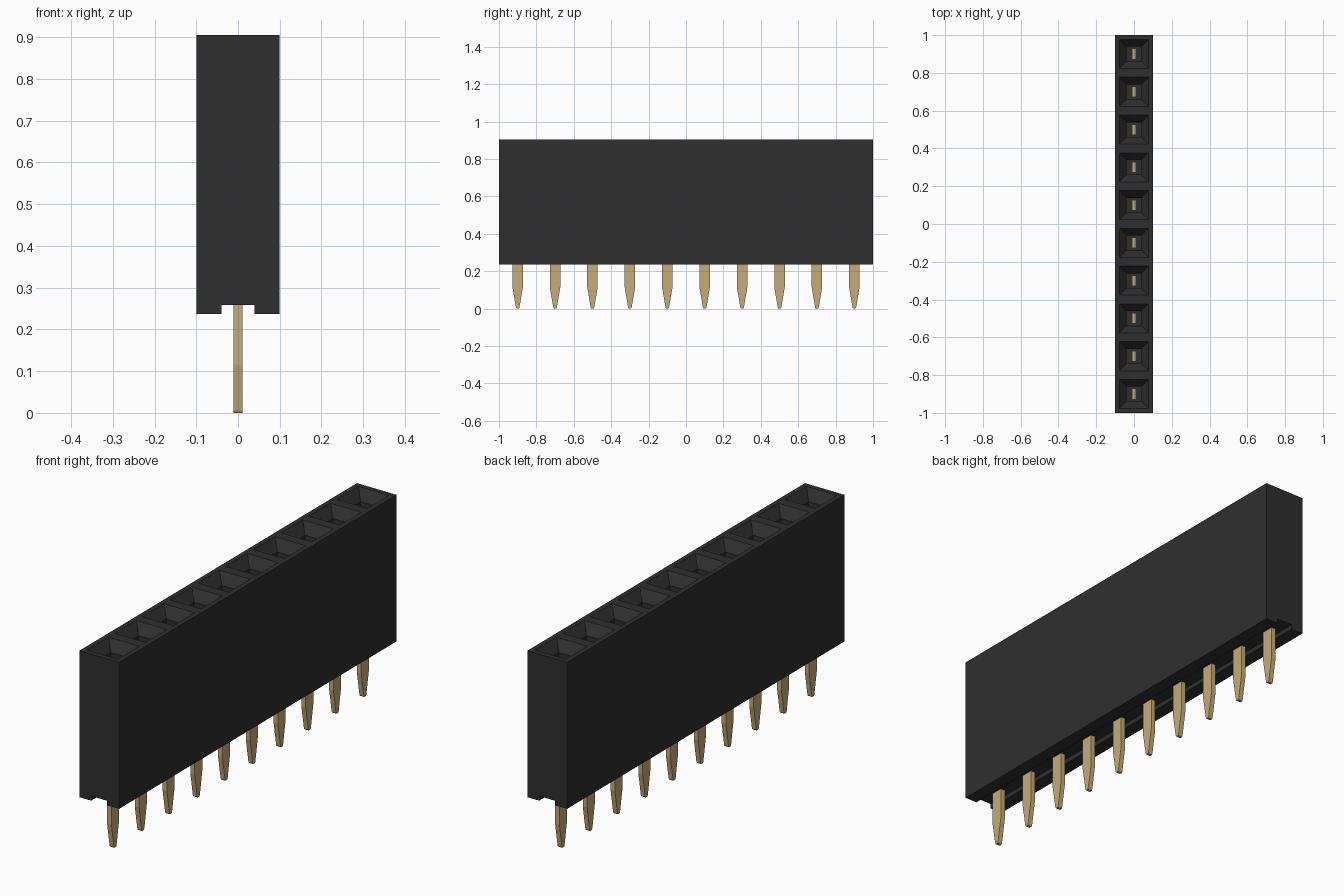
import bpy, bmesh
from mathutils import Vector

cube = bpy.data.objects.get("Cube")
if cube:
    bpy.data.objects.remove(cube, do_unlink=True)

COUNT, PITCH = 10, 0.2
BOTTOM, TOP = 0.237, 0.905


def make_material(name, color):
    mat = bpy.data.materials.new(name)
    mat.use_nodes = True
    mat.diffuse_color = color
    mat.node_tree.nodes["Principled BSDF"].inputs["Base Color"].default_value = color
    return mat


def make_object(name, bm, mat):
    bmesh.ops.recalc_face_normals(bm, faces=bm.faces)
    mesh = bpy.data.meshes.new(name)
    bm.to_mesh(mesh)
    bm.free()
    mesh.materials.append(mat)
    obj = bpy.data.objects.new(name, mesh)
    bpy.context.collection.objects.link(obj)
    return obj


def extrude_profile(points, direction):
    """Prism from a closed outline of 3D points."""
    bm = bmesh.new()
    face = bm.faces.new([bm.verts.new(p) for p in points])
    new = bmesh.ops.extrude_face_region(bm, geom=[face])["geom"]
    verts = [v for v in new if isinstance(v, bmesh.types.BMVert)]
    bmesh.ops.translate(bm, verts=verts, vec=direction)
    bmesh.ops.recalc_face_normals(bm, faces=bm.faces)
    return bm


black = make_material("black plastic", (0.028, 0.028, 0.028, 1))
gold = make_material("gold metal", (0.56, 0.41, 0.19, 1))

# Housing: block with a groove along its underside
outline = [(-0.1, BOTTOM), (-0.04, BOTTOM), (-0.04, 0.258), (0.04, 0.258),
           (0.04, BOTTOM), (0.1, BOTTOM), (0.1, TOP), (-0.1, TOP)]
bm = extrude_profile([(x, -1, z) for x, z in outline], Vector((0, 2, 0)))


def top_faces():
    return [f for f in bm.faces if f.normal.z > 0.9 and f.calc_center_median().z > TOP - 0.001]


# Split the top into one cell per socket
for i in range(1, COUNT):
    faces = top_faces()
    edges = {e for f in faces for e in f.edges}
    verts = {v for f in faces for v in f.verts}
    bmesh.ops.bisect_plane(bm, geom=faces + list(edges) + list(verts),
                           plane_co=(0, -1 + i * PITCH, 0), plane_no=(0, 1, 0))
    bm.normal_update()

# Sockets: rim, sloped lead-in, deep shaft
cells = top_faces()
for thickness, depth in [(0.023, 0), (0.038, -0.045), (0.0005, -0.5)]:
    bmesh.ops.inset_individual(bm, faces=cells, thickness=thickness, depth=depth,
                               use_even_offset=True)
    bm.normal_update()
make_object("housing", bm, black)

# Pins: flat blades tapering to a blunt tip
half = [(0.028, 0.46), (0.028, 0.115), (0.0095, 0.006), (0.006, 0)]
blade = half + [(-y, z) for y, z in reversed(half)]
pin_mesh = None
for i in range(COUNT):
    name = f"pin_{i + 1}"
    if pin_mesh is None:
        pin = make_object(name, extrude_profile([(-0.011, y, z) for y, z in blade],
                                                Vector((0.022, 0, 0))), gold)
        pin_mesh = pin.data
    else:
        pin = bpy.data.objects.new(name, pin_mesh)
        bpy.context.collection.objects.link(pin)
    pin.location.y = -0.9 + i * PITCH
